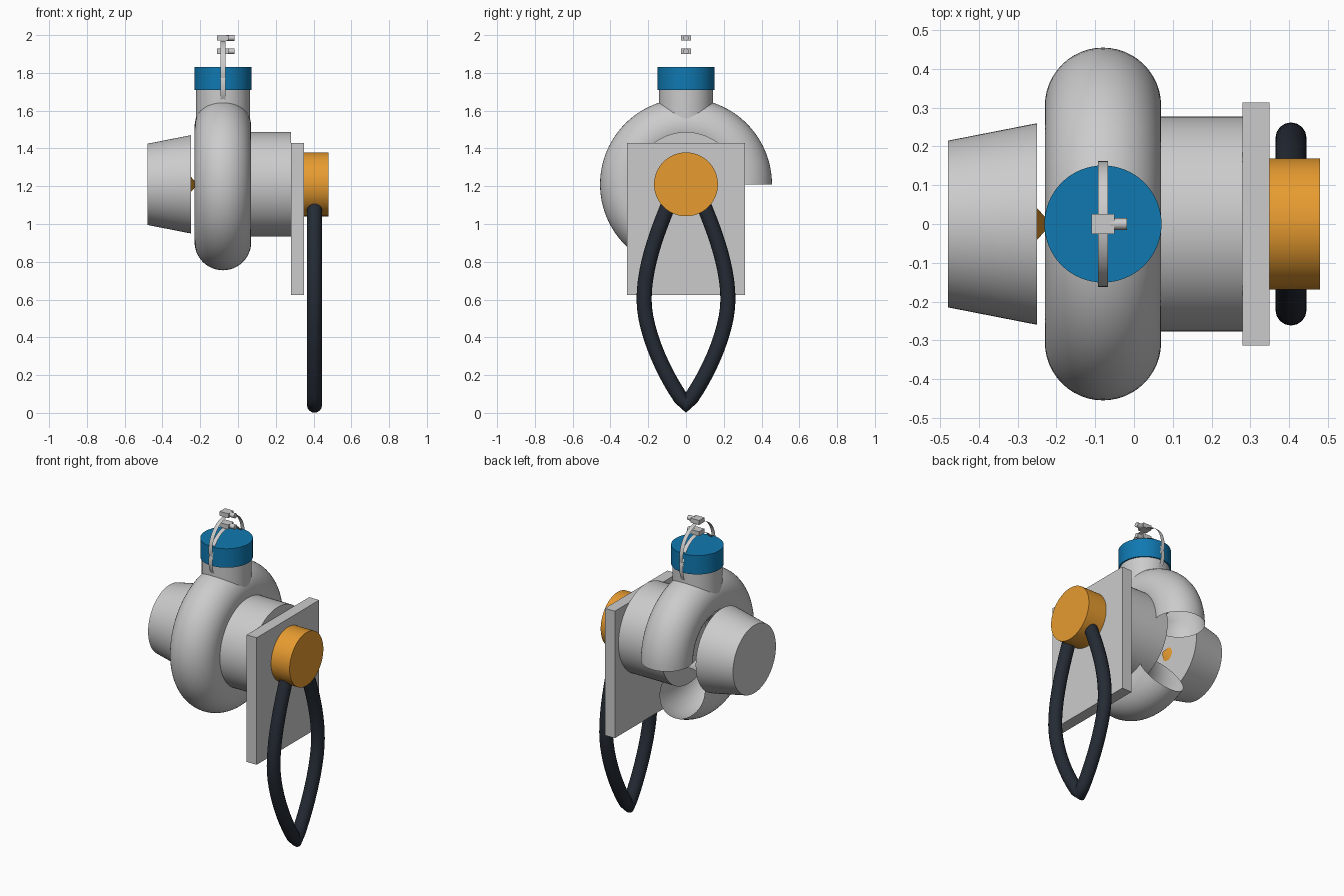
import bpy, bmesh
from math import pi, radians
from mathutils import Vector, Matrix

if "Cube" in bpy.data.objects:
    bpy.data.objects.remove(bpy.data.objects["Cube"])

AX = -0.08   # x of the volute and outlet
CZ = 1.21    # height of the main axis


def paint(name, rgb):
    m = bpy.data.materials.new(name)
    m.diffuse_color = (*rgb, 1)
    m.use_nodes = True
    m.node_tree.nodes["Principled BSDF"].inputs["Base Color"].default_value = m.diffuse_color
    return m


ORANGE = paint("orange", (0.80, 0.33, 0.03))
BLUE = paint("blue", (0.005, 0.19, 0.44))
DARK = paint("dark_rubber", (0.018, 0.024, 0.035))


def finish(ob, name, mat=None, smooth=True):
    ob.name = name
    if mat:
        ob.data.materials.append(mat)
    if smooth:
        bpy.ops.object.select_all(action='DESELECT')
        ob.select_set(True)
        bpy.context.view_layer.objects.active = ob
        bpy.ops.object.shade_smooth_by_angle(angle=radians(35))
    return ob


def from_bmesh(bm, name, mat=None):
    bmesh.ops.recalc_face_normals(bm, faces=bm.faces)
    me = bpy.data.meshes.new(name)
    bm.to_mesh(me)
    bm.free()
    ob = bpy.data.objects.new(name, me)
    bpy.context.collection.objects.link(ob)
    return finish(ob, name, mat)


def round_part(name, a, b, r1, r2, mat=None, caps=True, segs=64):
    """Cylinder or cone running from point a (radius r1) to point b (radius r2)."""
    a, b = Vector(a), Vector(b)
    d = b - a
    bm = bmesh.new()
    bmesh.ops.create_cone(bm, cap_ends=caps, segments=segs, radius1=r1, radius2=r2,
                          depth=d.length,
                          matrix=Matrix.Translation((a + b) / 2) @ d.to_track_quat('Z', 'Y').to_matrix().to_4x4())
    return from_bmesh(bm, name, mat)


def box(name, lo, hi):
    lo, hi = Vector(lo), Vector(hi)
    bpy.ops.mesh.primitive_cube_add(size=1, location=(lo + hi) / 2)
    ob = bpy.context.object
    ob.scale = hi - lo
    return finish(ob, name, smooth=False)


# Volute: open-ended tube swept 300 degrees around the main axis
bm = bmesh.new()
bmesh.ops.create_circle(bm, segments=48, radius=0.15,
                        matrix=Matrix.Translation((AX, 0.305, CZ)))
bmesh.ops.spin(bm, geom=bm.verts[:] + bm.edges[:], cent=(AX, 0, CZ), axis=(1, 0, 0),
               angle=radians(300), steps=80)
from_bmesh(bm, "volute_housing")

# Parts along the main axis
round_part("inlet_horn", (-0.48, 0, CZ), (-0.25, 0, CZ), 0.215, 0.26)
round_part("impeller_nose", (-0.34, 0, CZ), (-0.213, 0, CZ), 0.14, 0.0, ORANGE)
round_part("bearing_housing", (-0.02, 0, CZ), (0.28, 0, CZ), 0.277, 0.277)
box("mount_plate", (0.28, -0.313, 0.625), (0.35, 0.313, 1.43))
round_part("drive_knob", (0.35, 0, CZ), (0.48, 0, CZ), 0.169, 0.169, ORANGE)

# Outlet and its coupling
round_part("outlet_pipe", (AX, 0, 1.45), (AX, 0, 1.72), 0.143, 0.143)
round_part("hose_coupling", (AX, 0, 1.71), (AX, 0, 1.83), 0.151, 0.151, BLUE)

# Two clamps: thin upright band, block on top, screw to the side
for i, z in enumerate((1.737, 1.808)):
    top = z + 0.177
    round_part(f"clamp_band_{i}", (AX - 0.013, 0, z), (AX + 0.013, 0, z),
               0.162, 0.162, caps=False)
    box(f"clamp_block_{i}", (-0.11, -0.026, top - 0.014), (-0.05, 0.026, top + 0.014))
    round_part(f"clamp_screw_{i}", (-0.06, 0, top), (-0.018, 0, top), 0.015, 0.015, segs=24)

# Hanging loop: (left handle, point, right handle) in y, z; mirrored for the far arm
half = [((0.03, 1.25), (0.05, 1.20), (0.13, 1.02)),
        ((0.222, 0.80), (0.222, 0.60), (0.222, 0.42)),
        ((0.10, 0.17), (0.0, 0.041), (-0.10, 0.17))]
path = half + [tuple((-y, z) for y, z in reversed(k)) for k in half[1::-1]]
cu = bpy.data.curves.new("belt_loop", 'CURVE')
cu.dimensions = '3D'
cu.bevel_depth = 0.04
cu.bevel_resolution = 6
cu.resolution_u = 12
cu.use_fill_caps = True
sp = cu.splines.new('BEZIER')
sp.bezier_points.add(len(path) - 1)
for p, (l, c, r) in zip(sp.bezier_points, path):
    p.handle_left_type = p.handle_right_type = 'FREE'
    p.handle_left, p.co, p.handle_right = [(0.405, y, z) for y, z in (l, c, r)]
loop = bpy.data.objects.new("belt_loop", cu)
bpy.context.collection.objects.link(loop)
cu.materials.append(DARK)
